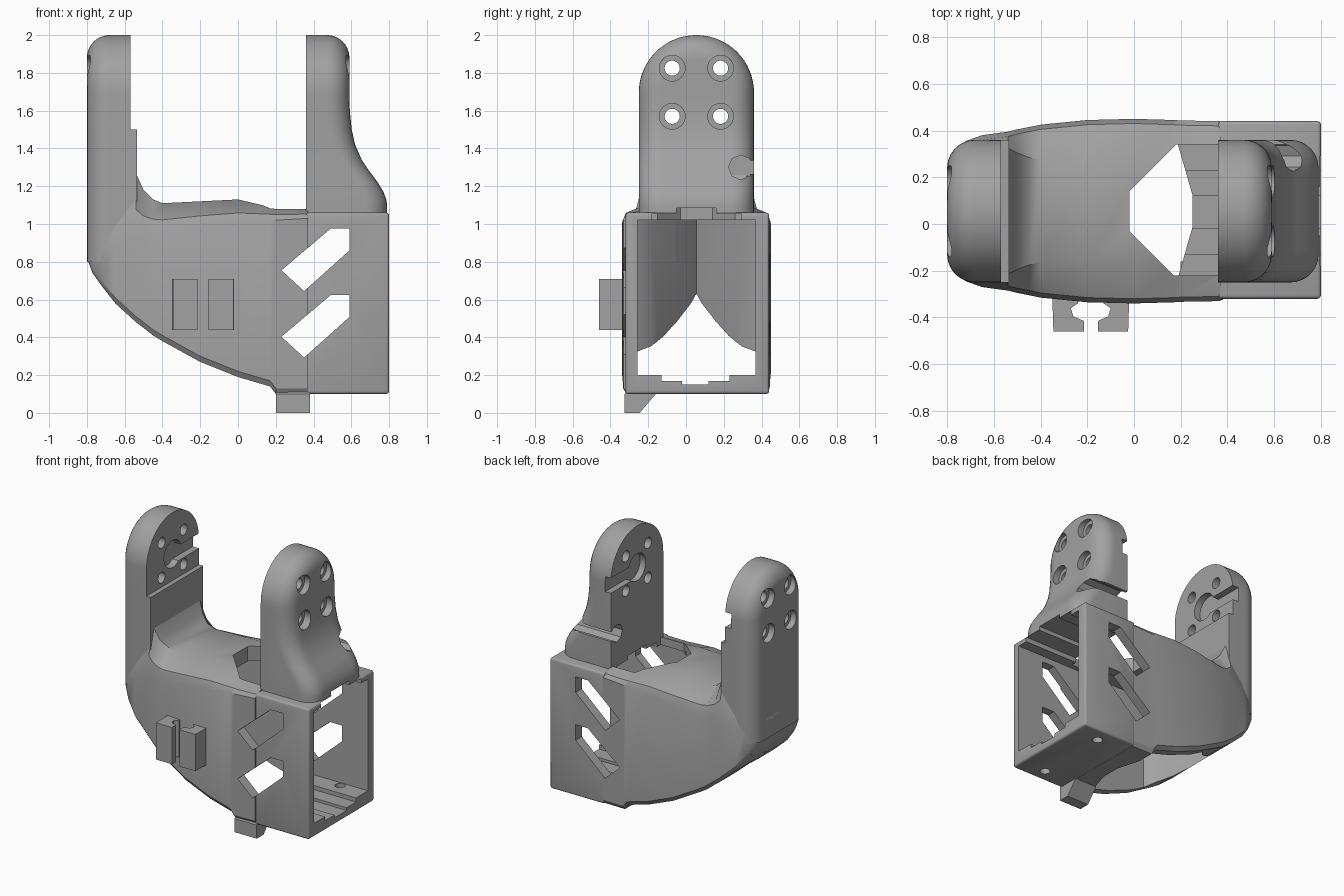
import bpy, bmesh, math
from mathutils import Vector

if "Cube" in bpy.data.objects:
    bpy.data.objects.remove(bpy.data.objects["Cube"])

grey = bpy.data.materials.new("plain grey")
grey.use_nodes = True
colour = (0.36, 0.36, 0.36, 1)
grey.diffuse_color = colour
grey.node_tree.nodes["Principled BSDF"].inputs["Base Color"].default_value = colour

MID = 0.055          # y of the symmetry plane


def make(name, bm):
    bmesh.ops.recalc_face_normals(bm, faces=bm.faces)
    me = bpy.data.meshes.new(name)
    bm.to_mesh(me)
    bm.free()
    ob = bpy.data.objects.new(name, me)
    me.materials.append(grey)
    bpy.context.collection.objects.link(ob)
    return ob


def loft(name, rings):
    bm = bmesh.new()
    loops = [[bm.verts.new(p) for p in ring] for ring in rings]
    for a, b in zip(loops, loops[1:]):
        for i in range(len(a)):
            j = (i + 1) % len(a)
            bm.faces.new((a[i], a[j], b[j], b[i]))
    bm.faces.new(loops[0])
    bm.faces.new(loops[-1])
    return make(name, bm)


def prism(name, pts, axis, lo, hi):
    """Extrude a 2D outline along the given axis."""
    def place(p, d):
        return {"x": (d, *p), "y": (p[0], d, p[1]), "z": (*p, d)}[axis]
    return loft(name, [[place(p, d) for p in pts] for d in (lo, hi)])


def block(name, x, y, z):
    return prism(name, [(x[0], y[0]), (x[1], y[0]), (x[1], y[1]), (x[0], y[1])], "z", *z)


def disc(name, a, b, r, axis, lo, hi, n=32):
    pts = [(a + r * math.cos(math.tau * i / n), b + r * math.sin(math.tau * i / n)) for i in range(n)]
    return prism(name, pts, axis, lo, hi)


def cut(ob, cutters):
    for c in cutters:
        m = ob.modifiers.new("cut", "BOOLEAN")
        m.operation, m.solver, m.object = "DIFFERENCE", "EXACT", c
    bpy.context.view_layer.update()
    me = bpy.data.meshes.new_from_object(ob.evaluated_get(bpy.context.evaluated_depsgraph_get()))
    ob.modifiers.clear()
    ob.data = me


# Body shell: x, bottom, shoulder, roof, half width, roof half width
sections = [
    (.37, .10, 1.03, 1.08, .385, .27), (.2, .10, 1.02, 1.085, .388, .26),
    (.17, .14, 1.02, 1.09, .39, .25), (0, .19, 1, 1.13, .395, .2),
    (-.2, .27, .98, 1.12, .39, .21), (-.4, .38, .95, 1.11, .37, .22),
    (-.45, .41, .94, 1.13, .36, .23), (-.5, .45, .93, 1.18, .35, .25),
    (-.54, .48, .92, 1.27, .34, .27), (-.65, .58, .9, 1.1, .325, .27),
    (-.72, .67, .88, 1.05, .3, .25), (-.77, .74, .87, 1, .26, .2),
    (-.8, .82, .87, .95, .18, .15)]
rings = []
for x, zb, zs, zt, hw, wt in sections:
    half = [(hw - .02, zb), (hw, zb + .03), (hw, zs), (hw - .02, zs + (zt - zs) * .45), (wt, zt)]
    rings.append([(x, MID + y, z) for y, z in half] + [(x, MID - y, z) for y, z in reversed(half)])
body = loft("body_shell", rings)

# Open-ended box
box = block("end_box", (.36, .8), (-.32, .44), (.1, 1.06))
bm = bmesh.new()
bm.from_mesh(box.data)
bmesh.ops.bevel(bm, geom=bm.edges[:], offset=.015, segments=3, affect="EDGES", profile=.5)
bm.to_mesh(box.data)
bm.free()


# Arms: stacked rings with a rounded outer rim and an arched top
def arm(name, heights, inner, outer, side):
    R, r, zc, n = .305, .12, 1.695, 24
    rings = []
    for z, upper in heights:
        dz = max(0, z - zc)
        w = math.sqrt(R * R - dz * dz)
        xi = inner(z, upper)
        ring = [(xi, MID + w, z), (xi, MID - w, z)]
        for i in range(n + 1):
            y = -w * math.cos(math.pi * i / n)
            over = max(0, math.hypot(y, dz) - (R - r))
            ring.append((outer(z) - side * (r - math.sqrt(max(0, r * r - over * over))), MID + y, z))
        rings.append(ring)
    return loft(name, rings)


arch = [(1.695 + .3049 * math.sin(math.pi / 2 * i / 16), True) for i in range(17)]
left = arm("tall_arm", [(.8, False), (1.2, False), (1.5, False), (1.5001, True)] + arch,
           lambda z, up: -.57 if up else -.535, lambda z: -.8, -1)

flare = [(1.03, .79), (1.1, .79), (1.13, .785), (1.17, .77), (1.22, .74), (1.28, .695),
         (1.34, .655), (1.42, .62), (1.5, .602), (1.6, .592), (1.66, .59)]
widths = dict(flare)
right = arm("flared_arm", [(z, True) for z, w in flare] + arch,
            lambda z, up: .36, lambda z: widths.get(z, .59), 1)

# Cavity, stepped grooves and underside opening
half = [(-.35, .24), (-.3, .313), (.18, .313), (.25, .07)]
plan = [(-.69, MID)] + [(x, MID - y) for x, y in half] + [(x, MID + y) for x, y in reversed(half)]
cavity = [
    prism("underside", plan, "z", -.1, 1.02),
    block("bay", (-.29, .9), (-.258, .368), (.2, 1.02)),
    block("groove_wide", (.1, .9), (-.18, .29), (.5, 1.055)),
    block("groove_narrow", (.1, .9), (-.05, .16), (.5, 1.085)),
    block("floor_wide", (.1, .9), (-.13, .23), (.17, .5)),
    block("floor_narrow", (.1, .9), (-.02, .12), (.15, .5))]

# Slanted side slots, roof window and floor screw holes
slot = [(.23, .755), (.35, .645), (.59, .86), (.59, .975), (.49, .975)]
windows = [prism("slot", [(x, z - d) for x, z in slot], "y", -.6, .6) for d in (0, .352)]
roof = prism("roof_window", [(-.02, -.03), (.17, -.22), (.36, -.22), (.36, .34), (.18, .34), (-.02, .14)],
             "z", .9, 1.3)
screws = [disc("screw", .6, y, .035, "z", 0, .3) for y in (-.22, .33)]

# Arm holes, counterbores, cable channels and the edge keyhole
holes, bores = [], []
for y in (-.073, .183):
    for z in (1.57, 1.825):
        holes.append(disc("hole", y, z, .04, "x", -1, 1))
        bores += [disc("bore", y, z, .068, "x", .545, 1), disc("bore", y, z, .068, "x", -1, -.755)]
channels = []
for lo, hi in ((-.62, -.5), (.3, .405)):
    channels += [disc("hub", MID, 1.695, .1, "x", lo, hi),
                 block("channel", (lo, hi), (MID, .5), (1.62, 1.73))]
key = [disc("key", .29, 1.3, .065, "x", .3, .9, 8), block("neck", (.3, .9), (.28, .5), (1.265, 1.335))]

cut(body, cavity + windows + [roof])
cut(box, cavity[1:] + windows + screws)
cut(left, cavity[:1] + holes + bores + channels)
cut(right, cavity[1:4] + holes + bores + channels + key)
for c in cavity + windows + [roof] + screws + holes + bores + channels + key:
    bpy.data.objects.remove(c)

# Pair of hooked cable clips
hook = [(-.155, -.46), (-.025, -.46), (-.02, -.3), (-.13, -.3), (-.13, -.34), (-.1, -.36), (-.11, -.395), (-.155, -.415)]
clips = [prism("clip_left", hook, "z", .44, .71),
         prism("clip_right", [(-.37 - x, y) for x, y in hook], "z", .44, .71)]

# Wedge foot under the floor
foot = prism("foot_peg", [(-.325, 0), (-.245, 0), (-.16, .1), (-.16, .12), (-.31, .12), (-.325, .1)], "x", .2, .38)

bpy.ops.object.select_all(action="DESELECT")
for ob in (body, box, left, right, foot, *clips):
    ob.select_set(True)
bpy.context.view_layer.objects.active = body
bpy.ops.object.shade_smooth_by_angle(angle=math.radians(32))
